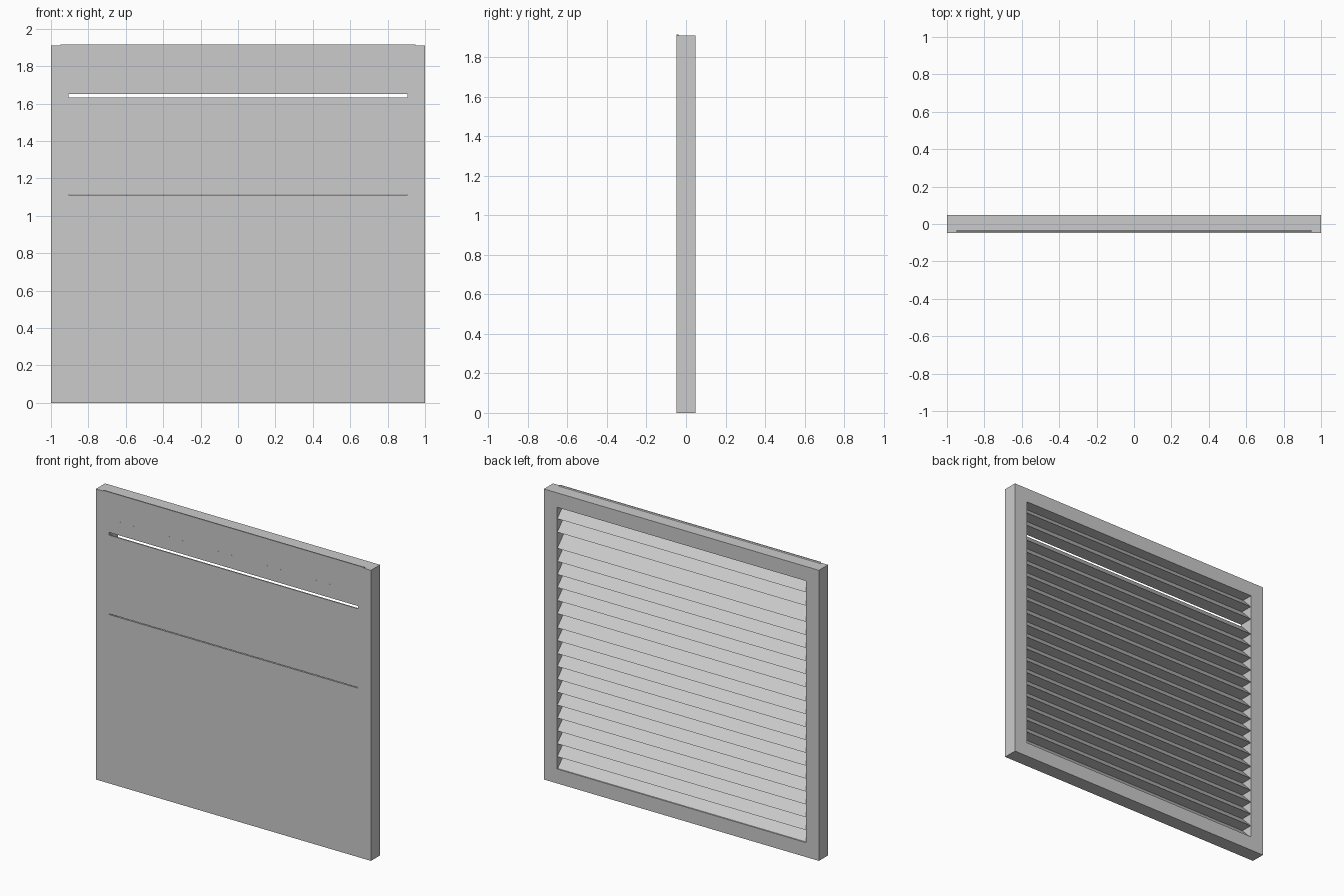
import bpy

if "Cube" in bpy.data.objects:
    bpy.data.objects.remove(bpy.data.objects["Cube"])

FRONT, BACK = -0.0475, 0.0475
TOP = 1.91
BORDER = 0.095


def prism(name, points, to_3d):
    """Extrude a profile between the two ends given by to_3d(point, end)."""
    n = len(points)
    verts = [to_3d(p, e) for e in (-1, 1) for p in points]
    faces = [tuple(reversed(range(n))), tuple(range(n, 2 * n))]
    faces += [(i, (i + 1) % n, n + (i + 1) % n, n + i) for i in range(n)]
    mesh = bpy.data.meshes.new(name)
    mesh.from_pydata(verts, [], faces)
    obj = bpy.data.objects.new(name, mesh)
    bpy.context.collection.objects.link(obj)
    return obj


# Outer frame: two rectangular loops on the front and back, joined
outer = [(-1, 0), (1, 0), (1, TOP), (-1, TOP)]
inner = [(-1 + BORDER, BORDER), (1 - BORDER, BORDER),
         (1 - BORDER, TOP - BORDER), (-1 + BORDER, TOP - BORDER)]
verts = [(x, y, z) for y in (FRONT, BACK) for x, z in outer + inner]
faces = []
for i in range(4):
    j = (i + 1) % 4
    faces += [(i, j, 4 + j, 4 + i),                # front border
              (8 + j, 8 + i, 12 + i, 12 + j),      # back border
              (j, i, 8 + i, 8 + j),                # outside
              (4 + i, 4 + j, 12 + j, 12 + i)]      # inside
mesh = bpy.data.meshes.new("frame")
mesh.from_pydata(verts, [], faces)
bpy.context.collection.objects.link(bpy.data.objects.new("frame", mesh))

# Louvre slats: wedges with flush front faces, in three stacked groups
H = 0.0883
profile = [(FRONT, 0), (0.044, 0), (FRONT + 0.008, H), (FRONT, H)]
groups = [(1.915, 1.65, 3), (1.632, 1.115, 6), (1.11, 0.09, 12)]
for top, bottom, count in groups:
    step = (top - bottom - H) / (count - 1)
    for k in range(count):
        z0 = top - H - k * step
        prism("louvre_slat", profile,
              lambda p, e: (0.95 * e, p[0], z0 + p[1]))

# Consistent outward normals
import bmesh
for obj in bpy.context.collection.objects:
    bm = bmesh.new()
    bm.from_mesh(obj.data)
    bmesh.ops.recalc_face_normals(bm, faces=bm.faces)
    bm.to_mesh(obj.data)
    bm.free()
